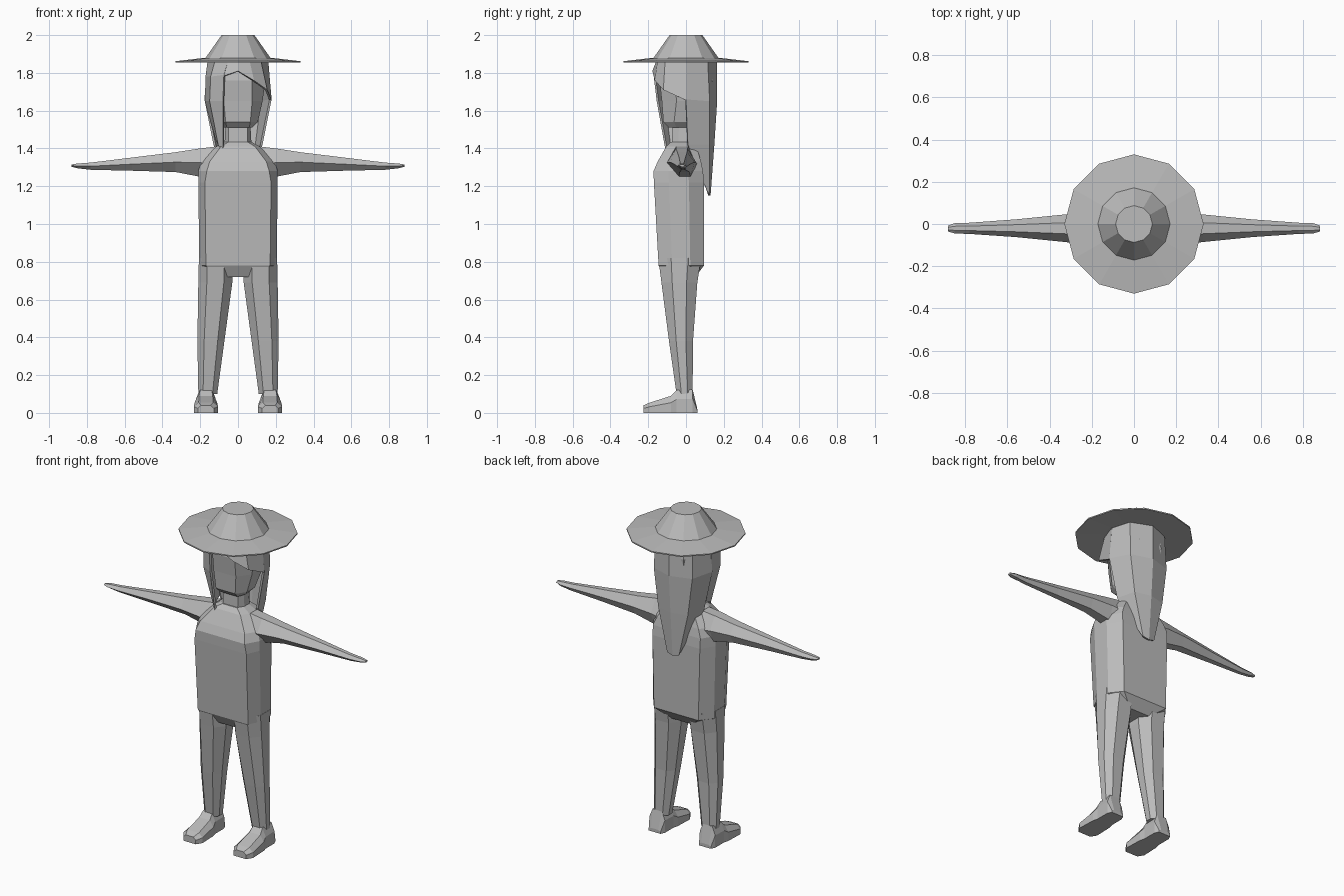
import bpy, bmesh, math
from mathutils import Vector

grey = bpy.data.materials.new("grey")
grey.diffuse_color = (0.5, 0.5, 0.5, 1)


def finish(name, bm):
    bmesh.ops.recalc_face_normals(bm, faces=bm.faces)
    me = bpy.data.meshes.new(name)
    bm.to_mesh(me)
    bm.free()
    me.materials.append(grey)
    ob = bpy.data.objects.new(name, me)
    bpy.context.collection.objects.link(ob)
    return ob


def loft(name, rings, closed=True):
    """Skin a list of equal-length point rings; closed rings get end caps."""
    bm = bmesh.new()
    vs = [[bm.verts.new(p) for p in r] for r in rings]
    n = len(rings[0])
    for a, b in zip(vs, vs[1:]):
        for i in range(n if closed else n - 1):
            j = (i + 1) % n
            bm.faces.new((a[i], a[j], b[j], b[i]))
    if closed:
        bm.faces.new(vs[0])
        bm.faces.new(vs[-1])
    return finish(name, bm)


def mirrored(name, rings):
    """Right and left copies of a loft."""
    loft(name + "_right", rings)
    loft(name + "_left", [[(-x, y, z) for x, y, z in r] for r in rings])


def octagon(z, w, fw, yf, bw, yb, cx=0.0):
    """Ring with flat front, back and sides: half widths at side, front, back."""
    m, h = (yf + yb) / 2, (yb - yf) / 2
    pts = [(-fw, yf), (fw, yf), (w, m - h * .4), (w, m + h * .4),
           (bw, yb), (-bw, yb), (-w, m + h * .4), (-w, m - h * .4)]
    return [(cx + x, y, z) for x, y in pts]


def circle(r, z, n=12):
    return [(r * math.sin(math.tau * i / n), r * math.cos(math.tau * i / n), z) for i in range(n)]


# torso
loft("torso", [octagon(0.72, 0.13, 0.06, -0.11, 0.07, 0.05),
               octagon(0.78, 0.205, 0.17, -0.145, 0.15, 0.095),
               octagon(1.22, 0.21, 0.175, -0.17, 0.16, 0.095),
               octagon(1.28, 0.21, 0.165, -0.172, 0.16, 0.09),
               octagon(1.33, 0.195, 0.15, -0.15, 0.14, 0.08),
               octagon(1.41, 0.115, 0.09, -0.105, 0.09, 0.055),
               octagon(1.435, 0.07, 0.05, -0.08, 0.05, 0.035)])

# neck and head
loft("neck", [octagon(1.41, 0.072, 0.05, -0.075, 0.05, 0.04),
              octagon(1.54, 0.065, 0.05, -0.07, 0.05, 0.04)])
loft("head", [octagon(1.51, 0.075, 0.06, -0.09, 0.05, 0.04),
              octagon(1.54, 0.105, 0.065, -0.12, 0.06, 0.07),
              octagon(1.65, 0.13, 0.075, -0.128, 0.08, 0.13),
              octagon(1.76, 0.145, 0.075, -0.14, 0.08, 0.14),
              octagon(1.87, 0.13, 0.075, -0.12, 0.08, 0.12)])

# legs: outer edge nearly vertical, inner edge sloping outwards
mirrored("leg", [octagon(z, (xo - xi) / 2, (xo - xi) * .25, yf, (xo - xi) * .25, yb, (xo + xi) / 2)
                 for z, xi, xo, yf, yb in [(0.10, 0.11, 0.21, -0.05, 0.035),
                                           (0.38, 0.072, 0.215, -0.09, 0.037),
                                           (0.69, 0.03, 0.21, -0.13, 0.06),
                                           (0.82, 0.03, 0.207, -0.147, 0.08)]])

# feet: cross-sections from heel to toe
mirrored("foot", [[(0.17 - w, y, 0), (0.17 + w, y, 0), (0.17 + w, y, h * .6),
                   (0.17 + w * .6, y, h), (0.17 - w * .6, y, h), (0.17 - w, y, h * .6)]
                  for y, w, h in [(0.06, 0.04, 0.02), (0.035, 0.052, 0.125), (-0.05, 0.052, 0.12),
                                  (-0.08, 0.06, 0.09), (-0.19, 0.064, 0.055), (-0.225, 0.042, 0.04)]])

# arms: tapering hexagonal sections from shoulder to fingertip
mirrored("arm", [[(x, y0, (z0 + z1) / 2), (x, y0 * .6 + y1 * .4, z0), (x, y0 * .2 + y1 * .8, z0),
                  (x, y1, (z0 + z1) / 2), (x, y0 * .3 + y1 * .7, z1), (x, y0 * .7 + y1 * .3, z1)]
                 for x, y0, y1, z0, z1 in [(0.12, -0.10, 0.06, 1.22, 1.41),
                                           (0.20, -0.10, 0.055, 1.25, 1.40),
                                           (0.33, -0.085, 0.045, 1.275, 1.38),
                                           (0.56, -0.062, 0.022, 1.282, 1.352),
                                           (0.78, -0.047, 0.006, 1.287, 1.325),
                                           (0.85, -0.045, 0.004, 1.295, 1.32),
                                           (0.882, -0.035, -0.008, 1.303, 1.315)]])


def sheet(name, columns):
    """Thin open hair panel, thickened inwards."""
    ob = loft(name, columns, closed=False)
    # outward normals, judged from the head axis
    f = ob.data.polygons
    if sum(p.normal.dot(Vector((p.center.x, p.center.y, 0))) for p in f) < 0:
        ob.data.flip_normals()
    s = ob.modifiers.new("thickness", "SOLIDIFY")
    s.thickness = 0.012


# hair: long back fall with side wings, columns from left to right
fall = [[(s * .16, 0.0, 1.86), (s * .178, 0.0, 1.66), (s * .13, 0.01, 1.42), (s * .045, 0.11, 1.18)]
        for s in (-1, 1)]
back = [[(s * .125, 0.115, 1.86), (s * .13, 0.125, 1.65), (s * .10, 0.125, 1.42), (s * .04, 0.125, 1.16)]
        for s in (-1, 1)]
mid = [(0, 0.165, 1.86), (0, 0.165, 1.65), (0, 0.15, 1.42), (0, 0.13, 1.15)]
sheet("hair_back", [fall[0], back[0], mid, back[1], fall[1]])

# hair: front lock on the left side
sheet("hair_lock", [[(-0.05, -0.15, 1.87), (-0.075, -0.172, 1.79), (-0.08, -0.155, 1.65), (-0.08, -0.105, 1.37)],
                    [(-0.12, -0.11, 1.87), (-0.145, -0.125, 1.78), (-0.15, -0.12, 1.65), (-0.105, -0.09, 1.42)],
                    [(-0.16, 0.0, 1.87), (-0.172, 0.0, 1.78), (-0.175, 0.0, 1.65), (-0.12, -0.02, 1.45)]])

# hair: swept fringe over the forehead and right temple
sheet("hair_fringe", [[(-0.05, -0.15, 1.87), (-0.075, -0.172, 1.785)],
                      [(0.0, -0.155, 1.87), (0.0, -0.178, 1.81)],
                      [(0.06, -0.15, 1.87), (0.085, -0.165, 1.76)],
                      [(0.12, -0.11, 1.87), (0.155, -0.12, 1.71)],
                      [(0.16, 0.0, 1.87), (0.178, 0.0, 1.655)]])

# hat: brim, crown
loft("hat_brim", [circle(0.17, 1.862), circle(0.33, 1.855), circle(0.33, 1.862), circle(0.175, 1.88)])
loft("hat_crown", [circle(0.175, 1.875), circle(0.087, 2.0)])
